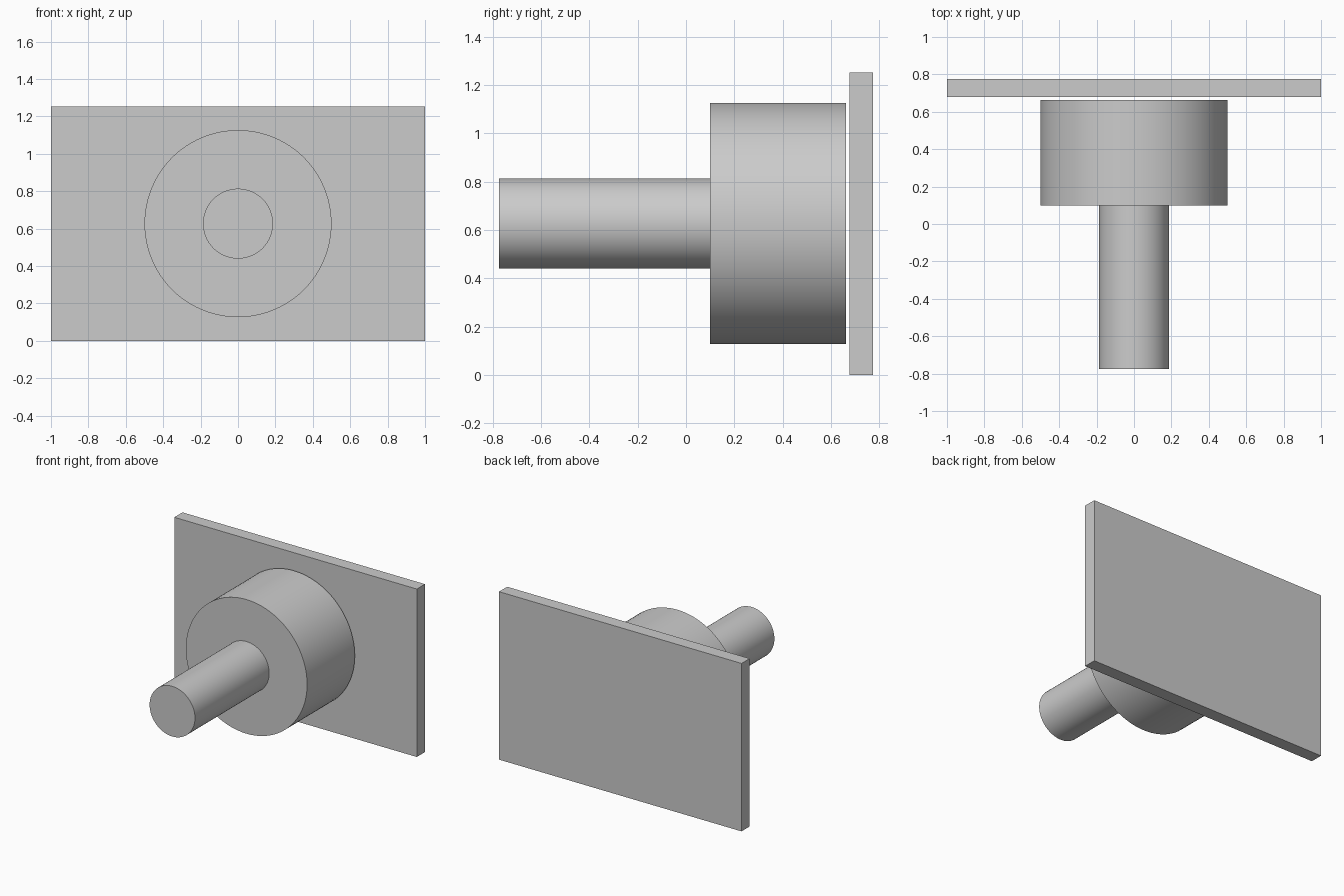
import bpy
import math

cube = bpy.data.objects.get("Cube")
if cube:
    bpy.data.objects.remove(cube, do_unlink=True)

# Single plain grey finish
grey = bpy.data.materials.new("plain_grey")
grey.use_nodes = True
colour = (0.6, 0.6, 0.6, 1)
grey.diffuse_color = colour
grey.node_tree.nodes["Principled BSDF"].inputs["Base Color"].default_value = colour

AXIS_Z = 0.627


def cylinder(name, radius, y_front, y_back):
    """Smooth round part lying along the y axis."""
    bpy.ops.mesh.primitive_cylinder_add(
        vertices=96, radius=radius, depth=y_back - y_front,
        location=(0, (y_front + y_back) / 2, AXIS_Z),
        rotation=(math.pi / 2, 0, 0))
    part = bpy.context.object
    part.name = name
    part.data.materials.append(grey)
    bpy.ops.object.shade_smooth_by_angle(angle=math.radians(30))


# Shaft and drum share one axis
cylinder("shaft", 0.187, -0.774, 0.1)
cylinder("drum", 0.5, 0.1, 0.662)

# Back plate stands just clear of the drum
bpy.ops.mesh.primitive_cube_add(size=1, location=(0, 0.726, 0.626))
plate = bpy.context.object
plate.name = "back_plate"
plate.dimensions = (2, 0.096, 1.252)
bpy.ops.object.transform_apply(location=False, rotation=False, scale=True)
plate.data.materials.append(grey)
